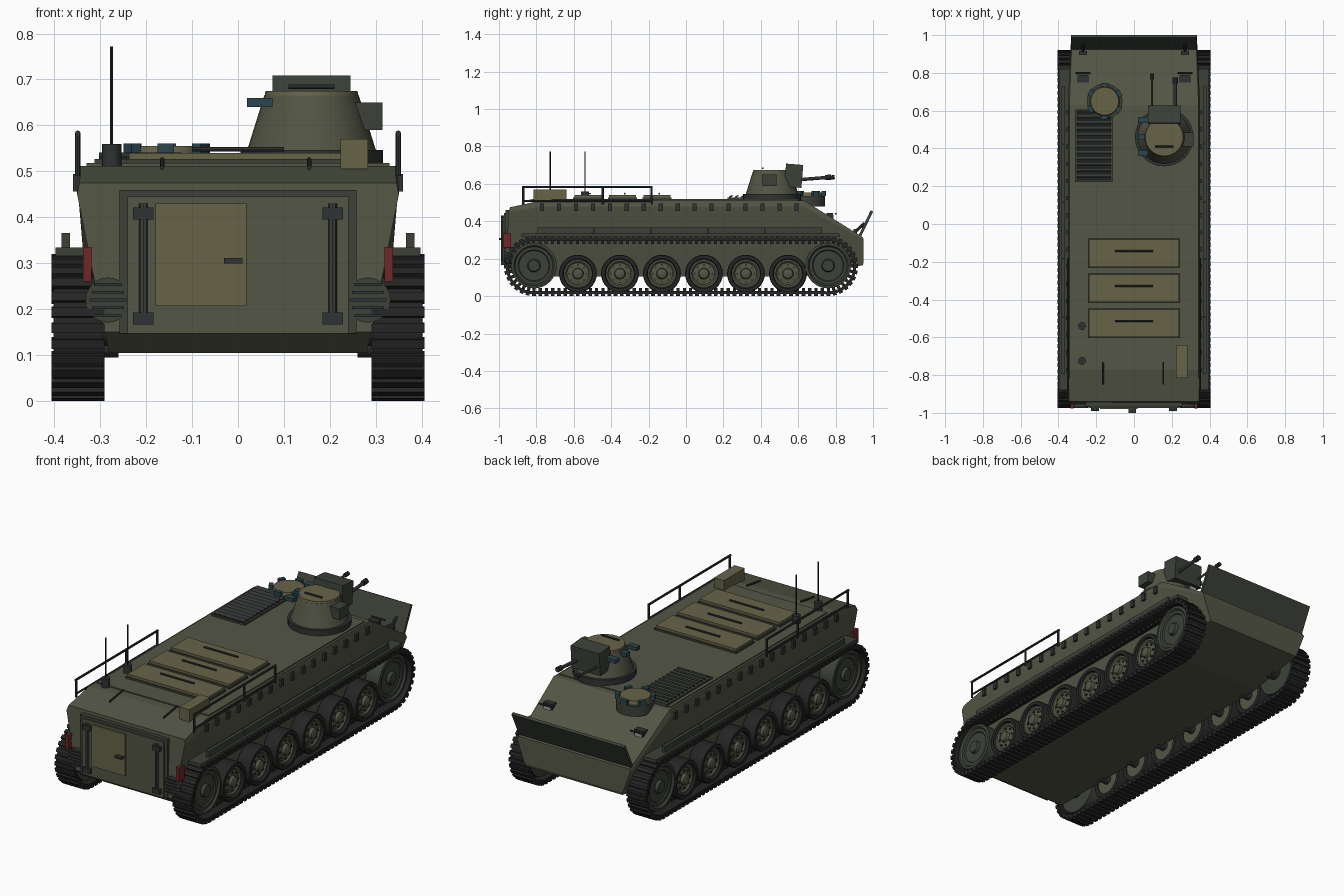
import bpy, bmesh, math
from mathutils import Matrix, Vector

if "Cube" in bpy.data.objects:
    bpy.data.objects.remove(bpy.data.objects["Cube"])

def mat(name, c):
    m = bpy.data.materials.new(name)
    m.diffuse_color = (*c, 1)
    m.use_nodes = True
    m.node_tree.nodes["Principled BSDF"].inputs["Base Color"].default_value = m.diffuse_color
    return m

GREEN = mat("green", (0.085, 0.092, 0.058))
DGREEN = mat("dark_green", (0.045, 0.053, 0.040))
OLIVE = mat("olive", (0.135, 0.125, 0.065))
BLACK = mat("rubber", (0.017, 0.018, 0.017))
STEEL = mat("steel", (0.03, 0.033, 0.033))
RED = mat("red", (0.16, 0.022, 0.02))
GLASS = mat("glass", (0.025, 0.06, 0.075))
LAMP = mat("lamp", (0.35, 0.35, 0.32))

def finish(name, bm, m, smooth=False):
    bmesh.ops.remove_doubles(bm, verts=bm.verts, dist=1e-6)
    bmesh.ops.recalc_face_normals(bm, faces=bm.faces)
    me = bpy.data.meshes.new(name)
    bm.to_mesh(me)
    bm.free()
    me.materials.append(m)
    ob = bpy.data.objects.new(name, me)
    bpy.context.collection.objects.link(ob)
    if smooth:
        bpy.context.view_layer.objects.active = ob
        ob.select_set(True)
        bpy.ops.object.shade_smooth_by_angle(angle=math.radians(35))
        ob.select_set(False)
    return ob

def add_box(bm, c, s, rx=0, rz=0):
    M = (Matrix.Translation(c) @ Matrix.Rotation(rz, 4, 'Z') @ Matrix.Rotation(rx, 4, 'X')
         @ Matrix.Diagonal((*s, 1)))
    bmesh.ops.create_cube(bm, size=1, matrix=M)

def box(name, x, y, z, m, rx=0):
    bm = bmesh.new()
    c, s = zip(*[((a + b) / 2, abs(b - a)) for a, b in (x, y, z)])
    add_box(bm, c, s, rx)
    return finish(name, bm, m)

def add_bar(bm, p, q, r, seg=8, r2=None):
    p, q = Vector(p), Vector(q)
    M = Matrix.Translation((p + q) / 2) @ (q - p).to_track_quat('Z', 'Y').to_matrix().to_4x4()
    bmesh.ops.create_cone(bm, cap_ends=True, segments=seg, radius1=r,
                          radius2=r if r2 is None else r2, depth=(q - p).length, matrix=M)

def bar(name, p, q, r, m, seg=8, r2=None):
    bm = bmesh.new()
    add_bar(bm, p, q, r, seg, r2)
    return finish(name, bm, m, seg > 8)

def lathe_x(name, prof, s, y, z, m, seg=28, closed=False):
    bm = bmesh.new()
    rings = [[bm.verts.new((s * x, y + r * math.cos(2 * math.pi * i / seg),
              z + r * math.sin(2 * math.pi * i / seg))) for i in range(seg)] for r, x in prof]
    for a in range(len(rings) - (0 if closed else 1)):
        A, B = rings[a], rings[(a + 1) % len(rings)]
        for i in range(seg):
            j = (i + 1) % seg
            bm.faces.new((A[i], A[j], B[j], B[i]))
    return finish(name, bm, m, True)

# hull lofted from mirrored half sections
low = [(0.28, 0.105), (0.29, 0.15), (0.35, 0.478), (0.342, 0.512)]
sections = [
    [(0.28, -0.91, 0.105), (0.29, -0.96, 0.15), (0.35, -0.95, 0.45), (0.345, -0.94, 0.475)],
    [(x, -0.77, z) for x, z in low],
    [(x, 0.63, z) for x, z in low],
    [(0.285, 0.945, 0.165), (0.29, 0.95, 0.18), (0.335, 0.95, 0.30), (0.33, 0.945, 0.315)]]
bm = bmesh.new()
rings = [[bm.verts.new(p) for p in s] + [bm.verts.new((-x, y, z)) for x, y, z in reversed(s)]
         for s in sections]
for A, B in zip(rings, rings[1:]):
    for i in range(8):
        bm.faces.new((A[i], A[(i + 1) % 8], B[(i + 1) % 8], B[i]))
for R in (rings[0], rings[-1]):
    bm.faces.new((R[1], R[2], R[3], R[4], R[5], R[6]))
    bm.faces.new((R[0], R[1], R[6], R[7]))
finish("hull", bm, GREEN)
box("roof_plate", (-0.33, 0.33), (-0.72, 0.6), (0.505, 0.518), GREEN)

# trim vane on the nose
box("trim_vane", (-0.333, 0.333), (0.954, 0.969), (0.313, 0.463), DGREEN, -0.45)

# running gear on both sides
YF, YR, ZC, R = 0.76, -0.813, 0.16, 0.16
def track_point(d, r):
    L, arc = YF - YR, math.pi * 0.15
    d %= 2 * (L + arc)
    if d < L:
        return YR + d, ZC - r, 0
    if d < L + arc:
        a = (d - L) / 0.15
        return YF + r * math.sin(a), ZC - r * math.cos(a), a
    if d < 2 * L + arc:
        return YF - (d - L - arc), ZC + r, math.pi
    a = (d - 2 * L - arc) / 0.15
    return YR - r * math.sin(a), ZC + r * math.cos(a), a + math.pi

N = 122
pitch = 2 * (YF - YR + math.pi * 0.15) / N
for s in (-1, 1):
    side = "right" if s > 0 else "left"
    bm = bmesh.new()
    for i in range(N):
        y, z, a = track_point(i * pitch, 0.142)
        add_box(bm, (s * 0.348, y, z), (0.108, pitch * 1.04, 0.016), a)
        y, z, a = track_point(i * pitch, 0.151)
        add_box(bm, (s * 0.348, y, z), (0.115, pitch * 0.6, 0.018), a)
        y, z, a = track_point(i * pitch, 0.128)
        add_box(bm, (s * 0.348, y, z), (0.012, pitch * 0.5, 0.02), a)
    finish(side + "_track", bm, BLACK)
    # road wheels
    for k in range(6):
        y, z = -0.578 + k * 0.2246, 0.12
        n = f"{side}_road_wheel_{k + 1}"
        lathe_x(n + "_tyre", [(0.074, 0.305), (0.098, 0.305), (0.101, 0.31), (0.101, 0.38),
                              (0.098, 0.385), (0.08, 0.385), (0.074, 0.37)], s, y, z, BLACK, closed=True)
        lathe_x(n, [(0, 0.31), (0.077, 0.31), (0.077, 0.374), (0.066, 0.374), (0.058, 0.366),
                    (0.03, 0.37), (0.026, 0.385), (0.018, 0.39), (0, 0.39)], s, y, z, GREEN)
        bm = bmesh.new()
        for i in range(8):
            a = math.tau * i / 8
            p = (y + 0.047 * math.cos(a), z + 0.047 * math.sin(a))
            add_bar(bm, (s * 0.36, *p), (s * 0.374, *p), 0.006, 6)
        finish(n + "_bolts", bm, STEEL)
        bar(n + "_axle", (s * 0.26, y, z), (s * 0.31, y, z), 0.025, STEEL, 12)
    # sprocket and idler
    for n, y in (("sprocket", YF), ("idler", YR)):
        lathe_x(f"{side}_{n}", [(0, 0.305), (0.122, 0.305), (0.122, 0.385), (0.108, 0.388), (0.1, 0.378),
                                (0.085, 0.378), (0.08, 0.372), (0.035, 0.372), (0.03, 0.388), (0, 0.388)],
                s, y, ZC + 0.003, DGREEN, 32)
        bar(f"{side}_{n}_axle", (s * 0.26, y, ZC), (s * 0.31, y, ZC), 0.04, STEEL, 12)
    # fender and skirt strip
    box(side + "_fender", (s * 0.30, s * 0.397), (-0.88, 0.82), (0.316, 0.334), DGREEN)
    for k in range(5):
        y = -0.795 + k * 0.305
        box(f"{side}_skirt_strip_{k + 1}", (s * 0.366, s * 0.384), (y, y + 0.302), (0.33, 0.366), DGREEN)
    # side hooks
    bm = bmesh.new()
    for k in range(16):
        add_box(bm, (s * 0.353, -0.77 + k * 0.0907, 0.475), (0.012, 0.022, 0.038))
    finish(side + "_side_hooks", bm, STEEL)
    # railing
    bm = bmesh.new()
    X = s * 0.349
    for y in (-0.87, -0.445, -0.185):
        add_bar(bm, (X, y, 0.49), (X, y, 0.585), 0.006)
    add_bar(bm, (X, -0.876, 0.583), (X, -0.179, 0.583), 0.006)
    add_bar(bm, (X, -0.87, 0.508), (X, -0.185, 0.508), 0.005)
    finish(side + "_railing", bm, STEEL)
    # headlights with guards on the glacis
    x = s * 0.27
    box(side + "_headlight", (x - 0.028, x + 0.028), (0.75, 0.785), (0.40, 0.445), STEEL)
    box(side + "_headlight_lens", (x - 0.02, x + 0.02), (0.784, 0.789), (0.408, 0.437), LAMP)
    bar(side + "_headlight_guard", (x - 0.04, 0.8, 0.44), (x + 0.04, 0.8, 0.44), 0.005, STEEL)
    box(side + "_glacis_hook", (x - 0.02, x + 0.02), (0.895, 0.915), (0.33, 0.36), STEEL)
    bar(side + "_vane_strut", (x, 0.9, 0.34), (x, 0.955, 0.39), 0.008, STEEL)
    # rear lamps, water jets and door hinges
    box(side + "_rear_lamp", (s * 0.319, s * 0.337), (-0.978, -0.935), (0.26, 0.335), RED)
    bar(side + "_water_jet", (s * 0.283, -0.93, 0.22), (s * 0.283, -0.968, 0.22), 0.049, DGREEN, 24)
    bm = bmesh.new()
    for k in range(-2, 3):
        add_box(bm, (s * 0.283, -0.97, 0.22 + k * 0.017), (0.08 - abs(k) * 0.01, 0.008, 0.006))
    finish(side + "_jet_slats", bm, STEEL)
    bar(side + "_hinge_bar", (s * 0.206, -0.98, 0.17), (s * 0.206, -0.98, 0.43), 0.009, DGREEN)
    for n, z in (("upper", 0.408), ("lower", 0.18)):
        box(f"{side}_{n}_hinge", (s * 0.184, s * 0.228), (-0.99, -0.955), (z - 0.013, z + 0.013), STEEL)
    x = -0.165 if s < 0 else 0.155
    bar(side + "_roof_grab_bar", (x, -0.735, 0.526), (x, -0.85, 0.508), 0.005, STEEL)

# rear door
box("door_frame", (-0.258, 0.258), (-0.966, -0.93), (0.147, 0.46), DGREEN)
box("ramp", (-0.24, 0.24), (-0.974, -0.94), (0.147, 0.445), GREEN)
box("door", (-0.18, 0.018), (-0.98, -0.95), (0.207, 0.43), OLIVE)
box("door_handle", (-0.03, 0.01), (-1.0, -0.97), (0.3, 0.311), STEEL)

# roof hatches
for k, y in enumerate((-0.155, -0.34, -0.525)):
    box(f"roof_hatch_{k + 1}_rim", (-0.243, 0.243), (y - 0.078, y + 0.078), (0.51, 0.527), DGREEN)
    box(f"roof_hatch_{k + 1}", (-0.237, 0.237), (y - 0.072, y + 0.072), (0.52, 0.54), OLIVE)
    bar(f"roof_hatch_{k + 1}_handle", (-0.1, y + 0.012, 0.548), (0.1, y + 0.012, 0.548), 0.005, STEEL)
box("stowage_box", (0.223, 0.283), (-0.815, -0.64), (0.505, 0.57), OLIVE)

# antennas
for k, y in enumerate((-0.725, -0.54)):
    bar(f"antenna_{k + 1}_base", (-0.275, y, 0.51), (-0.275, y, 0.56), 0.021, STEEL, 12)
    bar(f"antenna_{k + 1}", (-0.275, y, 0.55), (-0.275, y, 0.772), 0.0035, BLACK, 6)

# engine grille
box("grille_base", (-0.312, -0.115), (0.222, 0.605), (0.51, 0.527), DGREEN)
bm = bmesh.new()
for k in range(12):
    add_box(bm, (-0.213, 0.24 + k * 0.0315, 0.533), (0.18, 0.02, 0.008), 0.5)
finish("grille_slats", bm, STEEL)

# driver hatch with periscopes
HX, HY = -0.155, 0.65
bar("driver_hatch_ring", (HX, HY, 0.48), (HX, HY, 0.535), 0.094, DGREEN, 24)
bar("driver_hatch", (HX, HY, 0.53), (HX, HY, 0.555), 0.08, OLIVE, 24, 0.074)
bm = bmesh.new()
for k in range(6):
    a = math.tau * k / 6 + 0.5
    add_box(bm, (HX + 0.086 * math.cos(a), HY + 0.086 * math.sin(a), 0.548), (0.022, 0.036, 0.026), 0, a)
finish("driver_periscopes", bm, GLASS)

# turret
TX, TY = 0.16, 0.46
bar("turret_ring", (TX, TY, 0.51), (TX, TY, 0.547), 0.155, STEEL, 32)
bar("turret", (TX, TY, 0.54), (TX, TY, 0.665), 0.142, GREEN, 32, 0.103)
bar("turret_cap", (TX, TY, 0.66), (TX, TY, 0.675), 0.103, OLIVE, 32, 0.1)
bar("turret_handle", (0.11, 0.41, 0.684), (0.21, 0.41, 0.684), 0.005, STEEL)
box("gun_mount", (0.075, 0.245), (0.53, 0.622), (0.582, 0.705), DGREEN, -0.08)
box("turret_sight_box", (0.24, 0.314), (0.41, 0.485), (0.59, 0.65), DGREEN)
for k, y in enumerate((0.375, 0.46, 0.55)):
    box(f"turret_periscope_{k + 1}", (0.02, 0.075), (y - 0.016, y + 0.016), (0.64, 0.66), GLASS)
for n, x, e, r in (("thin", 0.095, 0.795, 0.006), ("thick", 0.218, 0.775, 0.009)):
    bar(n + "_gun_barrel", (x, 0.6, 0.622), (x, e, 0.636), r, STEEL, 12)
    bar(n + "_gun_muzzle", (x, e - 0.03, 0.634), (x, e, 0.636), r + 0.005, BLACK, 12)
